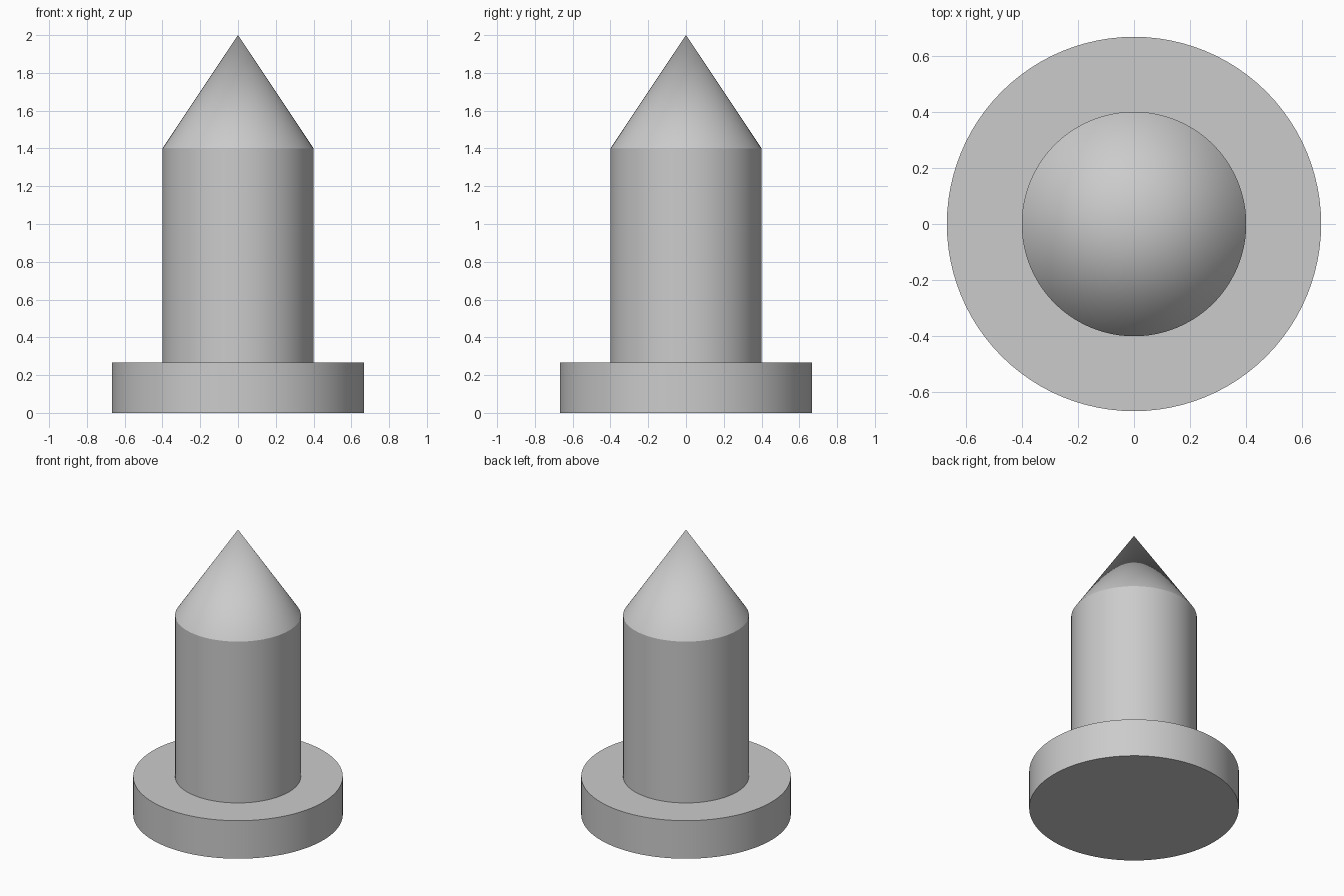
import bpy, bmesh, math

if "Cube" in bpy.data.objects:
    bpy.data.objects.remove(bpy.data.objects["Cube"])

SIDES = 96

# Half profile (radius, height): flange disc, straight shaft, conical tip
PROFILE = [(0.667, 0.0), (0.667, 0.267), (0.4, 0.267), (0.4, 1.4), (0.0, 2.0)]


def lathe(name, profile, sides):
    """Revolve a profile around z into one closed solid."""
    bm = bmesh.new()
    verts = [bm.verts.new((r, 0, z)) for r, z in profile]
    edges = [bm.edges.new(pair) for pair in zip(verts, verts[1:])]
    bmesh.ops.spin(bm, geom=verts + edges, cent=(0, 0, 0), axis=(0, 0, 1),
                   angle=math.tau, steps=sides, use_duplicate=False)
    bmesh.ops.remove_doubles(bm, verts=bm.verts[:], dist=1e-4)
    # Flat underside
    rim = [e for e in bm.edges if e.is_boundary]
    bmesh.ops.holes_fill(bm, edges=rim, sides=0)
    bmesh.ops.recalc_face_normals(bm, faces=bm.faces[:])
    mesh = bpy.data.meshes.new(name)
    bm.to_mesh(mesh)
    bm.free()
    obj = bpy.data.objects.new(name, mesh)
    bpy.context.collection.objects.link(obj)
    return obj


# Flanged pin with a pointed tip
pin = lathe("pointed_flanged_pin", PROFILE, SIDES)
bpy.context.view_layer.objects.active = pin
pin.select_set(True)
bpy.ops.object.shade_smooth_by_angle(angle=math.radians(25))
